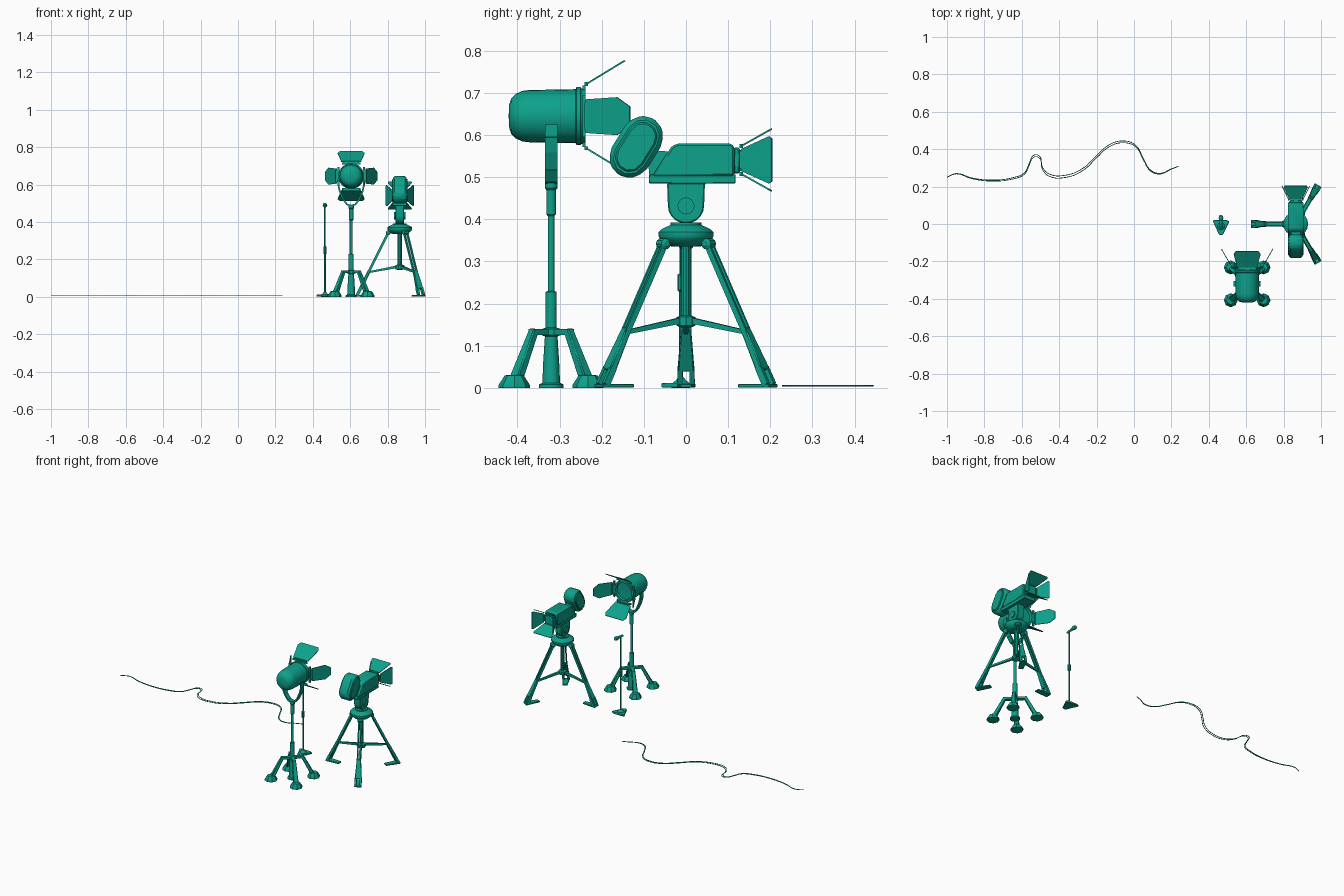
import bpy, bmesh, math
from mathutils import Vector

if "Cube" in bpy.data.objects:
    bpy.data.objects.remove(bpy.data.objects["Cube"])

V = Vector
Z = V((0, 0, 1))
paint = bpy.data.materials.new("teal_paint")
paint.diffuse_color = (.004, .36, .26, 1)
paint.use_nodes = True
paint.node_tree.nodes["Principled BSDF"].inputs["Base Color"].default_value = paint.diffuse_color


def finish(name, bm, bevel=0):
    bmesh.ops.remove_doubles(bm, verts=bm.verts, dist=1e-5)
    bmesh.ops.recalc_face_normals(bm, faces=bm.faces)
    me = bpy.data.meshes.new(name)
    bm.to_mesh(me)
    bm.free()
    me.materials.append(paint)
    ob = bpy.data.objects.new(name, me)
    bpy.context.collection.objects.link(ob)
    if bevel:
        mod = ob.modifiers.new("bevel", 'BEVEL')
        mod.width, mod.segments = bevel, 1
    return ob


def lathe(name, profile, origin, axis=Z, n=20):
    """Revolve (radius, height) pairs around an axis."""
    rot = V(axis).to_track_quat('Z', 'Y').to_matrix()
    bm = bmesh.new()
    rings = [[bm.verts.new(V(origin) + rot @ V((r * math.cos(a), r * math.sin(a), h)))
              for a in [2 * math.pi * i / n for i in range(n)]] for r, h in profile]
    for lo, hi in zip(rings, rings[1:]):
        for i in range(n):
            bm.faces.new((lo[i], lo[(i + 1) % n], hi[(i + 1) % n], hi[i]))
    for ring, (r, h) in ((rings[0], profile[0]), (rings[-1], profile[-1])):
        if r > 0:
            bm.faces.new(ring)
    return finish(name, bm)


def bar(name, a, b, size_a, size_b=None, side=None, bevel=0):
    """Tapered rectangular bar from a to b; size = (width along side, thickness)."""
    a, b = V(a), V(b)
    d = (b - a).normalized()
    s = V(side).normalized() if side else d.cross(Z).normalized()
    u = s.cross(d).normalized()
    bm = bmesh.new()
    ends = []
    for p, (w, t) in ((a, size_a), (b, size_b or size_a)):
        ends.append([bm.verts.new(p + s * w / 2 * i + u * t / 2 * j)
                     for i, j in ((-1, -1), (1, -1), (1, 1), (-1, 1))])
    for e in ends:
        bm.faces.new(e)
    for i in range(4):
        j = (i + 1) % 4
        bm.faces.new((ends[0][i], ends[0][j], ends[1][j], ends[1][i]))
    return finish(name, bm, bevel)


def prism(name, pts, origin, ex, ey, depth, bevel=0):
    """Extrude a 2D outline drawn on axes ex, ey, centred in depth."""
    ex, ey = V(ex).normalized(), V(ey).normalized()
    n = ex.cross(ey)
    bm = bmesh.new()
    f = bm.faces.new([bm.verts.new(V(origin) + ex * x + ey * y - n * depth / 2) for x, y in pts])
    geo = bmesh.ops.extrude_face_region(bm, geom=[f])
    bmesh.ops.translate(bm, vec=n * depth, verts=[v for v in geo['geom'] if isinstance(v, bmesh.types.BMVert)])
    return finish(name, bm, bevel)


def stadium(half, r, seg=5):
    return [(s * half + r * math.cos(a), r * math.sin(a)) for s, st in ((1, -90), (-1, 90))
            for a in [math.radians(st + 180 * i / seg) for i in range(seg + 1)]]


def heading(deg):
    return V((math.cos(math.radians(deg)), math.sin(math.radians(deg)), 0))


def barn_doors(prefix, c, spec):
    """Four flaps opening towards +y: (offset, spread, reach, root half width, tip half width, chamfer)."""
    for tag, out, key in (("top", (0, 0, 1), 0), ("bottom", (0, 0, -1), 0),
                          ("left", (-1, 0, 0), 1), ("right", (1, 0, 0), 1)):
        off, spread, reach, w0, w1, ch = spec[key]
        out = V(out)
        tan = V((1, 0, 0)) if key == 0 else Z
        d = V((0, reach, 0)) + out * spread
        L, h = d.length, V(c) + out * off
        pts = [(0, -w0), (L - 1.6 * ch, -w1), (L, -w1 + ch), (L, w1 - ch), (L - 1.6 * ch, w1), (0, w0)]
        prism(f"{prefix}_{tag}_flap", pts, h, d, tan, 0.004)
        bar(f"{prefix}_{tag}_hinge", h - tan * w0 * .8, h + tan * w0 * .8, (.009, .009), side=(0, 1, 0))


# ---------- film camera on tripod ----------
cam = V((0.865, 0, 0))
YZ = dict(ex=(0, 1, 0), ey=(0, 0, 1))
prism("camera_base_plate", [(-.088, .485), (.118, .485), (.118, .507), (-.088, .507)], cam, **YZ, depth=.076, bevel=.002)
prism("camera_body", [(-.08, .503), (.115, .503), (.115, .572), (.108, .58), (-.022, .58), (-.035, .572)],
      cam, **YZ, depth=.085, bevel=.005)
prism("magazine_neck", [(-.088, .507), (-.06, .507), (-.03, .56), (-.09, .565)], cam, **YZ, depth=.05)
tilt = math.radians(58)
axis, across = V((0, math.cos(tilt), math.sin(tilt))), V((0, -math.sin(tilt), math.cos(tilt)))
mag = cam + V((0, -.118, .572))
prism("film_magazine", stadium(.031, .049), mag, axis, across, .074, .01)
prism("magazine_covers", stadium(.029, .035), mag, axis, across, .084, .004)
bar("lens_box", cam + V((0, .112, .54)), cam + V((0, .128, .54)), (.065, .062), bevel=.004)
bar("lens_hood", cam + V((0, .125, .54)), cam + V((0, .138, .54)), (.054, .05))
barn_doors("camera", cam + V((0, .131, .541)),
           [(.033, .041, .073, .034, .064, .005), (.038, .036, .073, .026, .056, .005)])

# pan head
head = [(.045, .487), (-.045, .487)] + [(-.043 * math.cos(a), .432 - .042 * math.sin(a))
                                        for a in [math.pi * i / 10 for i in range(11)]]
prism("tilt_bracket", head, cam, **YZ, depth=.046, bevel=.003)
lathe("tilt_knob", [(.02, -.031), (.02, .031)], cam + V((0, 0, .432)), (1, 0, 0), 16)
lathe("tripod_crown", [(.03, .335), (.045, .338), (.063, .354), (.066, .36), (.066, .37), (.06, .376),
                       (.037, .387), (.037, .392), (.02, .392)], cam, n=18)
lathe("centre_column", [(.011, .165), (.011, .34)], cam, n=10)
lathe("spreader_hub", [(.012, .143), (.024, .148), (.024, .168), (.012, .172)], cam, n=10)

# tripod legs
for i, deg in enumerate((60, 180, 300)):
    d = heading(deg)
    s = d.cross(Z)
    top, low = cam + d * .062 + Z * .342, cam + d * .228 + Z * .008
    knee = top.lerp(low, .64)
    lathe(f"leg_joint_{i}", [(.006, -.018), (.013, -.013), (.013, .013), (.006, .018)], top, s, 10)
    for k in (-1, 1):
        bar(f"upper_leg_{i}_{k}", top + s * k * .009, knee + s * k * .009, (.007, .013), side=s)
        bar(f"leg_fork_{i}_{k}", top.lerp(low, .88) + s * k * .014, low + s * k * .015, (.012, .016), side=s)
    bar(f"lower_leg_{i}", top.lerp(low, .6), top.lerp(low, .9), (.024, .016), (.04, .018), s, .003)
    bar(f"leg_foot_{i}", cam + d * .15 + Z * .005, cam + d * .24 + Z * .005, (.028, .009), (.042, .009), s, .002)
    bar(f"spreader_{i}", cam + d * .015 + Z * .16, top.lerp(low, .63), (.014, .014), (.01, .01), s)

# ---------- spotlight on stand ----------
lt = V((.605, -.32, 0))
lc = lt + V((0, 0, .645))
lathe("lamp_housing", [(0, -.101), (.026, -.1), (.042, -.095), (.053, -.084), (.06, -.068), (.062, -.052), (.064, .058),
                       (.069, .06), (.069, .07), (.066, .071), (.066, .082), (.055, .082), (.053, .066), (0, .062)],
      lc, (0, 1, 0), 28)
for k in (-1, 1):
    for t, a in (("h", V((1, 0, 0))), ("v", Z)):
        o = V((a.z, 0, a.x)) * k * .068 + V((0, .078, 0))
        bar(f"lamp_frame_{t}_{k}", lc + o - a * .05, lc + o + a * .05, (.008, .01), side=(0, 1, 0))
barn_doors("lamp", lc + V((0, .083, 0)),
           [(.076, .056, .092, .052, .072, .012), (.078, .06, .104, .04, .045, .022)])

# yoke: one U made from mirrored straight pieces
yoke = [(0, .487), (.022, .493), (.042, .52), (.06, .56), (.068, .595), (.068, .625)]
for k in (-1, 1):
    for j, (p, q) in enumerate(zip(yoke, yoke[1:])):
        bar(f"yoke_{k}_{j}", lt + V((k * p[0], 0, p[1])), lt + V((k * q[0], 0, q[1])),
            (.029, .009), side=(0, 1, 0))

lathe("light_pole", [(.0135, .13), (.0135, .228), (.008, .23), (.008, .408), (.012, .412),
                     (.012, .47), (.015, .474), (.015, .49)], lt, n=14)
lathe("light_base_post", [(.029, 0), (.029, .008), (.021, .012), (.019, .06), (.015, .122), (.022, .125),
                          (.022, .14), (.013, .143)], lt, n=12)
for i, deg in enumerate((45, 135, 225, 315)):
    d = heading(deg)
    s = d.cross(Z)
    bar(f"base_arm_{i}", lt + Z * .133, lt + d * .066 + Z * .133, (.02, .014), side=s)
    bar(f"base_leg_{i}", lt + d * .057 + Z * .138, lt + d * .118 + Z * .02, (.02, .018), (.03, .022), s, .003)
    lathe(f"base_foot_{i}", [(.037, 0), (.037, .007), (.023, .029), (.015, .031)], lt + d * .124, n=8)

# ---------- microphone on stand ----------
mc = V((.465, -.012, 0))
lathe("mic_pole", [(.005, .01), (.005, .228), (.009, .232), (.009, .268), (.004, .272), (.004, .482)], mc, n=10)
lathe("mic_base_hub", [(.022, 0), (.022, .01), (.012, .018), (.006, .026)], mc, n=12)
prism("mic_base_plate", [(-.045, .03), (-.03, .034), (.03, .034), (.045, .025), (.01, -.046), (-.01, -.046)],
      mc + Z * .006, (1, 0, 0), (0, 1, 0), .011, .002)
lathe("microphone", [(0, -.02), (.006, -.018), (.008, .03), (.011, .034), (.0125, .045), (.01, .056), (0, .061)],
      mc + V((0, 0, .486)), (0, 1, .08), 12)

# ---------- floor cables ----------
path = [(-1, .25), (-.95, .27), (-.87, .247), (-.77, .235), (-.65, .247), (-.585, .275), (-.56, .325), (-.535, .368),
        (-.505, .363), (-.49, .305), (-.455, .268), (-.36, .262), (-.27, .3), (-.2, .365), (-.13, .425), (-.05, .444),
        (.01, .42), (.05, .35), (.09, .287), (.14, .271), (.2, .295), (.237, .308)]
for name, off in (("cable_a", 0), ("cable_b", -.012)):
    cu = bpy.data.curves.new(name, 'CURVE')
    cu.dimensions, cu.bevel_depth, cu.bevel_resolution, cu.resolution_u = '3D', .002, 1, 5
    cu.use_fill_caps = True
    cu.materials.append(paint)
    sp = cu.splines.new('BEZIER')
    sp.bezier_points.add(len(path) - 1)
    for i, (bp, (x, y)) in enumerate(zip(sp.bezier_points, path)):
        bp.co = (x, y + off * math.sin(math.pi * i / (len(path) - 1)), .005)
        bp.handle_left_type = bp.handle_right_type = 'AUTO'
    bpy.context.collection.objects.link(bpy.data.objects.new(name, cu))

# smooth the round parts, keep edges sharp
for ob in bpy.context.scene.objects:
    ob.select_set(ob.type == 'MESH')
    if ob.type == 'MESH':
        bpy.context.view_layer.objects.active = ob
bpy.ops.object.shade_smooth_by_angle(angle=math.radians(32))
